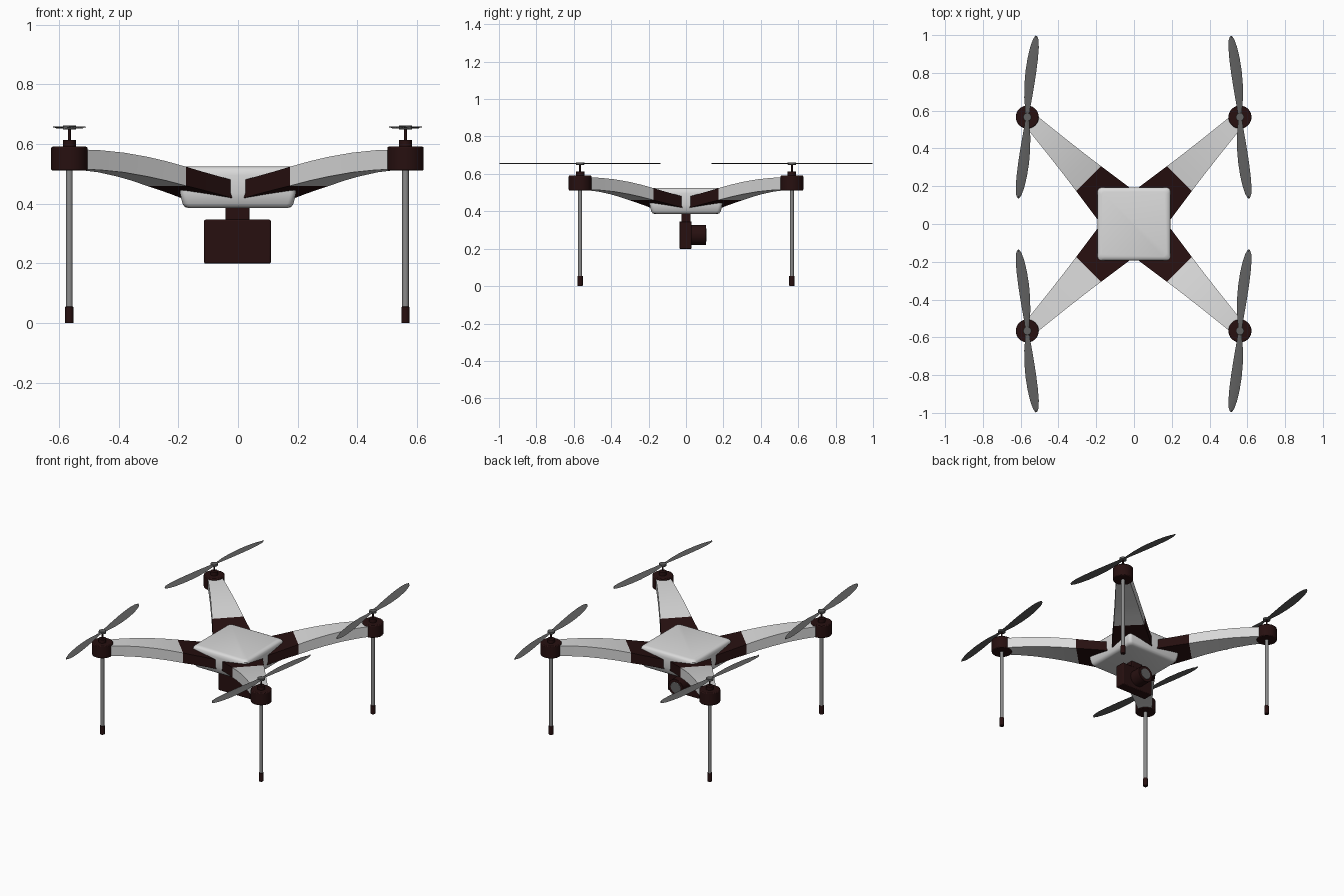
import bpy, bmesh, math
from mathutils import Matrix, Vector

if "Cube" in bpy.data.objects:
    bpy.data.objects.remove(bpy.data.objects["Cube"], do_unlink=True)


def material(name, rgb):
    m = bpy.data.materials.new(name)
    m.use_nodes = True
    m.diffuse_color = (*rgb, 1)
    m.node_tree.nodes["Principled BSDF"].inputs["Base Color"].default_value = (*rgb, 1)
    return m


white = material("shell white", (0.7, 0.7, 0.7))
dark = material("dark brown plastic", (0.02, 0.005, 0.005))
grey = material("propeller grey", (0.12, 0.12, 0.12))
metal = material("leg grey", (0.26, 0.26, 0.26))


def finish(name, bm, *mats, bevel=0, smooth=True):
    bmesh.ops.recalc_face_normals(bm, faces=bm.faces)
    mesh = bpy.data.meshes.new(name)
    bm.to_mesh(mesh)
    bm.free()
    for m in mats:
        mesh.materials.append(m)
    ob = bpy.data.objects.new(name, mesh)
    bpy.context.collection.objects.link(ob)
    if bevel:
        mod = ob.modifiers.new("bevel", "BEVEL")
        mod.width, mod.segments, mod.limit_method = bevel, 2, "ANGLE"
    if smooth:
        bpy.ops.object.select_all(action="DESELECT")
        ob.select_set(True)
        bpy.context.view_layer.objects.active = ob
        bpy.ops.object.shade_smooth_by_angle(angle=math.radians(35))
    return ob


def loft(rings):
    """Skin a list of equal-length closed rings and cap both ends."""
    bm = bmesh.new()
    rows = [[bm.verts.new(p) for p in ring] for ring in rings]
    n = len(rows[0])
    for a, b in zip(rows, rows[1:]):
        for i in range(n):
            bm.faces.new((a[i], a[(i + 1) % n], b[(i + 1) % n], b[i]))
    bm.faces.new(rows[0])
    bm.faces.new(rows[-1])
    return bm


def box(name, center, size, mat, bevel):
    bm = bmesh.new()
    bmesh.ops.create_cube(bm, size=1, matrix=Matrix.LocRotScale(Vector(center), None, Vector(size)))
    return finish(name, bm, mat, bevel=bevel)


def rod(name, x, y, z0, z1, r, mat, bevel=0, sides=24):
    bm = bmesh.new()
    bmesh.ops.create_cone(bm, cap_ends=True, segments=sides, radius1=r, radius2=r,
                          depth=z1 - z0, matrix=Matrix.Translation((x, y, (z0 + z1) / 2)))
    return finish(name, bm, mat, bevel=bevel)


def rounded_square(half, corner, z):
    ring = []
    for q in range(4):
        for k in range(5):
            a = math.radians(90 * q + 22.5 * k)
            mid = math.radians(90 * q + 45)
            ring.append((math.copysign(half - corner, math.cos(mid)) + corner * math.cos(a),
                         math.copysign(half - corner, math.sin(mid)) + corner * math.sin(a), z))
    return ring


# Pillow-shaped central body: (height, half width)
profile = [(0.385, 0.165), (0.389, 0.178), (0.4, 0.186), (0.435, 0.194), (0.495, 0.194),
           (0.513, 0.192), (0.521, 0.185), (0.525, 0.172)]
finish("body_shell", loft([rounded_square(h, 0.02, z) for z, h in profile]), white)

# Camera hanging under the body, lens toward the back
box("camera_mount", (-0.002, 0, 0.365), (0.08, 0.05, 0.05), dark, 0.004)
box("camera_body", (-0.002, -0.003, 0.273), (0.224, 0.066, 0.147), dark, 0.005)


def lens(name, y0, y1, r, mat):
    ob = rod(name, 0, 0, y0, y1, r, mat, bevel=0.002, sides=32)
    ob.data.transform(Matrix.Translation((-0.002, 0, 0.273)) @ Matrix.Rotation(-math.pi / 2, 4, "X"))


lens("camera_lens", 0.02, 0.107, 0.053, dark)
lens("lens_glass", 0.1, 0.109, 0.036, grey)

# Arm stations: (radius, half width, bottom, top)
STATIONS = [(0.12, 0.125, 0.412, 0.473), (0.2, 0.113, 0.431, 0.491), (0.27, 0.103, 0.446, 0.507),
            (0.34, 0.093, 0.460, 0.524), (0.42, 0.082, 0.477, 0.542), (0.5, 0.072, 0.491, 0.557),
            (0.6, 0.060, 0.505, 0.571), (0.7, 0.049, 0.513, 0.579), (0.79, 0.040, 0.516, 0.582)]
SLEEVE_END = 0.34


def arm(name, sx, sy):
    out = Vector((sx, sy, 0)).normalized()
    side = Vector((-out.y, out.x, 0))
    up = Vector((0, 0, 1))
    bm = loft([[out * r + side * w * s + up * z
                for s, z in ((-1, lo), (1, lo), (1, hi), (-1, hi))] for r, w, lo, hi in STATIONS])
    for f in bm.faces:
        f.material_index = int(f.calc_center_median().dot(out) < SLEEVE_END)
    finish(name, bm, white, dark)


# Blade stations: (distance from hub, trailing edge, leading edge)
BLADE = [(0.012, -0.012, 0.010), (0.05, -0.017, 0.011), (0.1, -0.026, 0.015), (0.17, -0.032, 0.020),
         (0.24, -0.033, 0.024), (0.31, -0.029, 0.026), (0.37, -0.021, 0.025), (0.41, -0.011, 0.020),
         (0.427, -0.003, 0.013), (0.433, 0.002, 0.007)]


def propeller(name, x, y, flip):
    lean = math.radians(5.6)
    for n, half_turn in (("a", 1), ("b", -1)):
        rings = []
        for s, t0, t1 in BLADE:
            ring = []
            for t, dz in ((t0, -0.003), ((t0 + t1) / 2, -0.001), (t1, 0.002), ((t0 + t1) / 2, 0.004)):
                px = t * math.cos(lean) + s * math.sin(lean)
                py = s * math.cos(lean) - t * math.sin(lean)
                ring.append((x + px * half_turn * flip, y + py * half_turn, 0.655 + dz))
            rings.append(ring)
        finish(f"{name}_blade_{n}", loft(rings), grey)
    rod(f"{name}_hub", x, y, 0.648, 0.662, 0.022, grey, 0.002)


# Four rotor stations: arm, motor, landing leg and propeller
for sy, end in ((-1, "front"), (1, "back")):
    for sx, hand in ((-1, "right"), (1, "left")):
        tag = f"{end}_{hand}"
        x, y = sx * 0.563 - 0.002, sy * 0.566
        arm(f"{tag}_arm", sx, sy)
        rod(f"{tag}_motor", x, y, 0.511, 0.591, 0.061, dark, 0.005, 32)
        rod(f"{tag}_motor_cap", x, y, 0.588, 0.614, 0.022, dark, 0.002)
        rod(f"{tag}_shaft", x, y, 0.61, 0.652, 0.005, dark, 0, 12)
        rod(f"{tag}_leg", x, y, 0.03, 0.52, 0.011, metal, 0, 16)
        rod(f"{tag}_foot", x, y, 0, 0.055, 0.014, dark, 0.002, 16)
        propeller(f"{tag}_propeller", x, y, -sx * sy)
